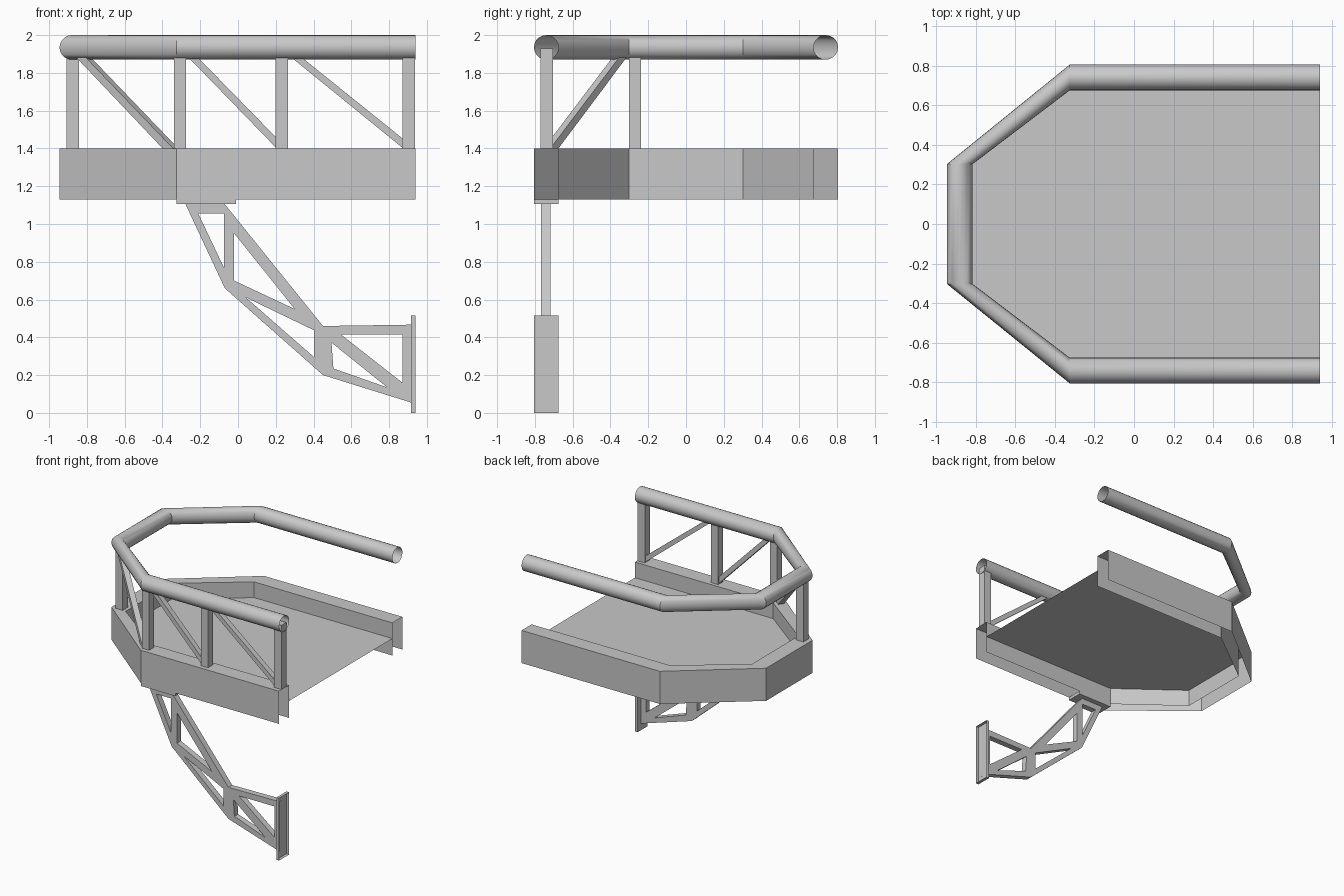
import bpy, math

if "Cube" in bpy.data.objects:
    bpy.data.objects.remove(bpy.data.objects["Cube"])

steel = bpy.data.materials.new("grey steel")
steel.diffuse_color = (0.58, 0.58, 0.58, 1)
steel.use_nodes = True
steel.node_tree.nodes["Principled BSDF"].inputs["Base Color"].default_value = steel.diffuse_color


def add(name, verts, faces):
    me = bpy.data.meshes.new(name)
    me.from_pydata(verts, [], faces)
    me.materials.append(steel)
    ob = bpy.data.objects.new(name, me)
    bpy.context.collection.objects.link(ob)
    return ob


# Plan of the balcony: centre line with the outward direction at each corner
PATH = [((0.94, -0.74), (0, -1)), ((-0.325, -0.74), (0, -1)),
        ((-0.88, -0.303), (-1, 0)), ((-0.88, 0.303), (-1, 0)),
        ((-0.325, 0.74), (0, 1)), ((0.94, 0.74), (0, 1))]


def sweep(name, profile, closed):
    """Carry an (outward offset, height) profile along the plan."""
    n = len(profile)
    verts = [(x + dx * o, y + dy * o, z)
             for (x, y), (dx, dy) in PATH for o, z in profile]
    faces = []
    for i in range(len(PATH) - 1):
        for j in range(n if closed else n - 1):
            k = (j + 1) % n
            faces.append((i * n + j, i * n + k, (i + 1) * n + k, (i + 1) * n + j))
    return add(name, verts, faces)


def box(name, lo, hi, skip=None):
    """Box between two corners, optionally with one face left open."""
    verts = [(x, y, z) for x in (lo[0], hi[0]) for y in (lo[1], hi[1]) for z in (lo[2], hi[2])]
    sides = {"-x": (0, 1, 3, 2), "+x": (4, 6, 7, 5), "-y": (0, 4, 5, 1),
             "+y": (2, 3, 7, 6), "-z": (0, 2, 6, 4), "+z": (1, 5, 7, 3)}
    return add(name, verts, [f for s, f in sides.items() if s != skip])


def brace(name, quad, a, b, thick=0.045):
    """Slanted bar: (x, z) outline standing on the plan line a-b."""
    dx, dy = b[0] - a[0], b[1] - a[1]
    length = math.hypot(dx, dy)
    nx, ny = -dy / length * thick / 2, dx / length * thick / 2
    verts = []
    for s in (-1, 1):
        for x, z in quad:
            y = a[1] + (x - a[0]) / dx * dy
            verts.append((x + s * nx, y + s * ny, z))
    faces = [(0, 1, 2, 3), (7, 6, 5, 4)]
    faces += [(i, i + 4, (i + 1) % 4 + 4, (i + 1) % 4) for i in range(4)]
    return add(name, verts, faces)


# Hand rail tube, open at both ends
R, SIDES = 0.065, 20
ring = [(R * math.cos(2 * math.pi * i / SIDES), 1.935 + R * math.sin(2 * math.pi * i / SIDES))
        for i in range(SIDES)]
rail = sweep("hand_rail", ring, True)
bpy.context.view_layer.objects.active = rail
rail.select_set(True)
bpy.ops.object.shade_smooth_by_angle(angle=math.radians(30))
rail.select_set(False)

# Edge band: upside-down channel around the floor
sweep("edge_band", [(0.065, 1.13), (0.065, 1.40), (-0.065, 1.40), (-0.065, 1.13)], False)

# Floor plate
add("floor", [(x - dx * R, y - dy * R, 1.27) for (x, y), (dx, dy) in PATH],
    [tuple(reversed(range(6)))])

# Posts
for i, (x, y) in enumerate([(-0.875, -0.27), (-0.307, -0.737), (0.232, -0.737), (0.903, -0.737)]):
    box(f"post_{i + 1}", (x - 0.033, y - 0.033, 1.40), (x + 0.033, y + 0.033, 1.93))

# Diagonal braces between the posts
front = ((-0.3, -0.737), (0.9, -0.737))
brace("brace_corner", [(-0.86, 1.90), (-0.81, 1.90), (-0.33, 1.40), (-0.385, 1.40)],
      (-0.88, -0.303), (-0.325, -0.74))
brace("brace_middle", [(-0.28, 1.90), (-0.23, 1.90), (0.205, 1.455), (0.205, 1.40)], *front)
brace("brace_end", [(0.26, 1.90), (0.315, 1.90), (0.875, 1.45), (0.875, 1.40)], *front)

# Mounting plates
box("top_plate", (-0.325, -0.805, 1.105), (-0.01, -0.675, 1.13), "+z")
box("wall_plate", (0.915, -0.805, 0), (0.94, -0.675, 0.515), "+x")

# Support bracket: flat outline with triangular cut-outs
outline = [(-0.278, 1.105), (-0.07, 0.66), (0.45, 0.20), (0.916, 0.055),
           (0.916, 0.467), (0.45, 0.46), (-0.07, 1.105)]
holes = [[(-0.21, 1.055), (-0.075, 1.055), (-0.075, 0.77)],
         [(-0.02, 0.95), (0.30, 0.55), (-0.02, 0.70)],
         [(0.04, 0.612), (0.403, 0.437), (0.403, 0.295)],
         [(0.495, 0.372), (0.505, 0.235), (0.79, 0.135)],
         [(0.545, 0.415), (0.87, 0.415), (0.87, 0.16)]]
cu = bpy.data.curves.new("support_bracket", 'CURVE')
cu.dimensions = '2D'
cu.fill_mode = 'BOTH'
cu.extrude = 0.025
for pts in [outline] + holes:
    sp = cu.splines.new('POLY')
    sp.points.add(len(pts) - 1)
    for p, (x, z) in zip(sp.points, pts):
        p.co = (x, z, 0, 1)
    sp.use_cyclic_u = True
cu.materials.append(steel)
bracket = bpy.data.objects.new("support_bracket", cu)
bpy.context.collection.objects.link(bracket)
bracket.rotation_euler = (math.pi / 2, 0, 0)
bracket.location = (0, -0.743, 0)
bpy.context.view_layer.objects.active = bracket
bracket.select_set(True)
bpy.ops.object.convert(target='MESH')
for poly in bracket.data.polygons:
    poly.use_smooth = False
